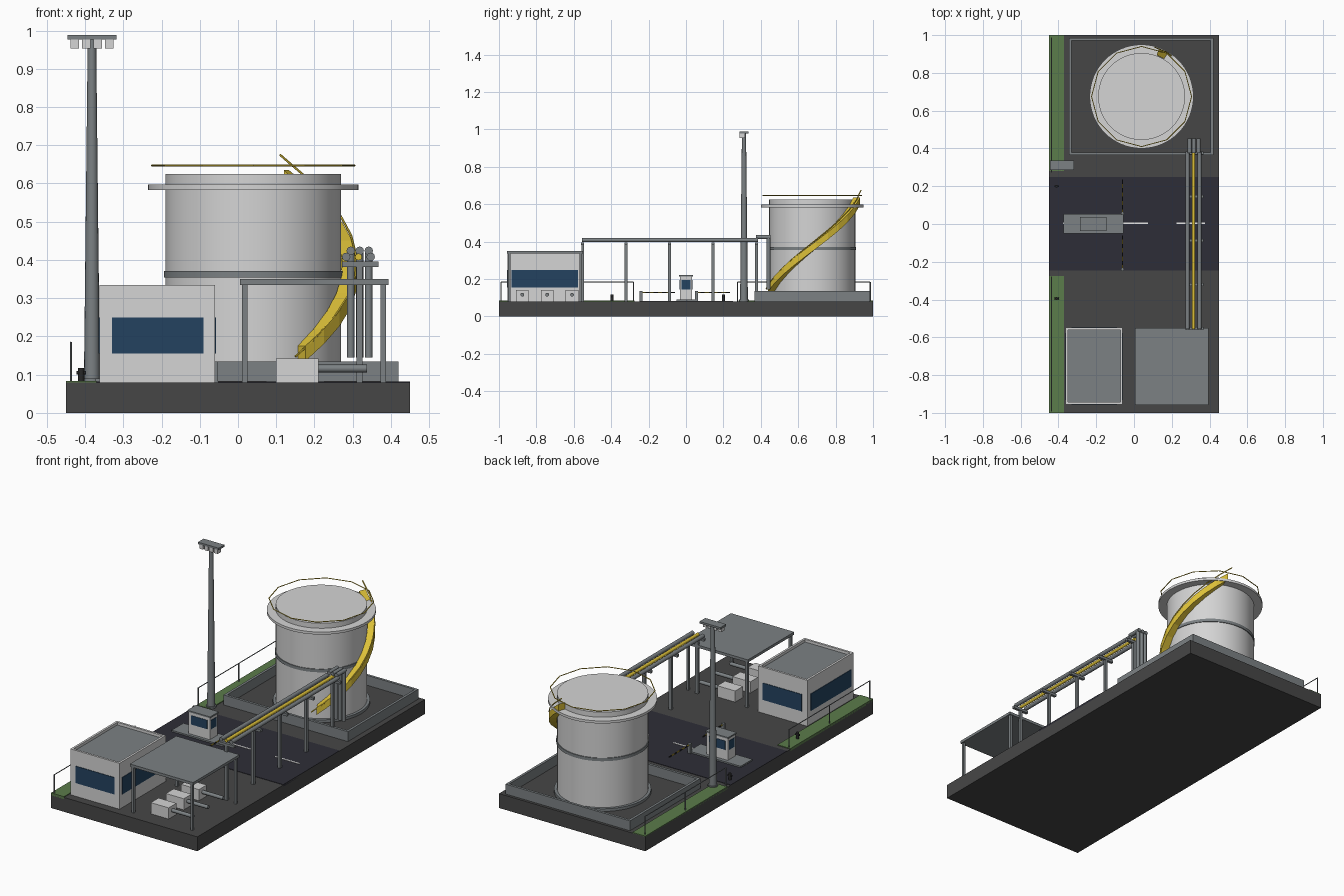
import bpy, bmesh
from math import sin, cos, radians, pi
from mathutils import Vector

cube = bpy.data.objects.get("Cube")
if cube:
    bpy.data.objects.remove(cube, do_unlink=True)


def material(name, r, g, b):
    m = bpy.data.materials.new(name)
    m.use_nodes = True
    m.diffuse_color = (r, g, b, 1)
    m.node_tree.nodes["Principled BSDF"].inputs["Base Color"].default_value = (r, g, b, 1)
    return m


CONCRETE = material("dark concrete", .062, .062, .062)
ASPHALT = material("asphalt", .027, .027, .038)
GRASS = material("grass", .105, .2, .07)
LIGHT = material("light paint", .66, .66, .66)
STEEL = material("grey steel", .2, .22, .23)
YELLOW = material("safety yellow", .72, .53, .04)
GLASS = material("blue glass", .017, .055, .115)
BLACK = material("black iron", .02, .02, .02)
WHITE = material("road white", .85, .85, .85)


def finish(name, bm, mat, smooth=False):
    bmesh.ops.recalc_face_normals(bm, faces=bm.faces)
    mesh = bpy.data.meshes.new(name)
    bm.to_mesh(mesh)
    bm.free()
    mesh.materials.append(mat)
    ob = bpy.data.objects.new(name, mesh)
    bpy.context.collection.objects.link(ob)
    if smooth:
        bpy.ops.object.select_all(action='DESELECT')
        ob.select_set(True)
        bpy.context.view_layer.objects.active = ob
        bpy.ops.object.shade_smooth_by_angle(angle=radians(35))
    return ob


def box(name, mat, x, y, z):
    """Box from three (low, high) ranges."""
    bm = bmesh.new()
    bmesh.ops.create_cube(bm, size=1)
    for v in bm.verts:
        for i, (lo, hi) in enumerate((x, y, z)):
            v.co[i] = lo if v.co[i] < 0 else hi
    return finish(name, bm, mat)


def rod(name, mat, a, b, r, r2=None, sides=12):
    """Cylinder or cone between two points."""
    a, b = Vector(a), Vector(b)
    bm = bmesh.new()
    bmesh.ops.create_cone(bm, cap_ends=True, segments=sides, radius1=r,
                          radius2=r if r2 is None else r2, depth=(b - a).length)
    q = (b - a).to_track_quat('Z', 'Y')
    for v in bm.verts:
        v.co = q @ v.co + (a + b) / 2
    return finish(name, bm, mat, sides > 6)


def lathe(name, mat, centre, profile, sides=64):
    """Closed (radius, height) profile turned about a vertical axis."""
    bm = bmesh.new()
    rings = [[bm.verts.new((centre[0] + r * cos(2 * pi * i / sides),
                            centre[1] + r * sin(2 * pi * i / sides), z))
              for r, z in profile] for i in range(sides)]
    n = len(profile)
    for i in range(sides):
        p, q = rings[i], rings[(i + 1) % sides]
        for j in range(n):
            k = (j + 1) % n
            bm.faces.new((p[j], q[j], q[k], p[k]))
    return finish(name, bm, mat, True)


def frame(name, mat, x, y, z, t):
    """Four walls around a rectangle."""
    for i, e in enumerate((x[0], x[1] - t)):
        box(f"{name}_side_{i}", mat, (e, e + t), y, z)
    for i, e in enumerate((y[0], y[1] - t)):
        box(f"{name}_end_{i}", mat, (x[0] + t, x[1] - t), (e, e + t), z)


# Ground
G = .08
box("base_slab", CONCRETE, (-.45, .45), (-1, 1), (0, G))
box("road", ASPHALT, (-.45, .45), (-.245, .25), (G - .01, G + .002))
for i, y in enumerate(((-1, -.275), (.28, 1))):
    box(f"grass_strip_{i}", GRASS, (-.45, -.37), y, (G - .01, G + .004))
for i in range(3):
    x = (i - 1) * .3
    box(f"road_dash_{i}", WHITE, (x - .075, x + .075), (0, .009), (G, G + .004))

# Fence and hydrants along the grass
for i, (y0, y1) in enumerate(((-.99, -.28), (.275, .985))):
    for j in range(3):
        y = y0 + (y1 - y0) * j / 2
        rod(f"fence_post_{i}_{j}", STEEL, (-.437, y, G), (-.437, y, .185), .003, sides=6)
    rod(f"fence_rail_{i}", STEEL, (-.437, y0, .184), (-.437, y1, .184), .0025, sides=6)
for i, y in enumerate((-.395, .2)):
    rod(f"hydrant_{i}", BLACK, (-.41, y, G), (-.41, y, .118), .008)
    rod(f"hydrant_outlet_{i}", BLACK, (-.422, y, .105), (-.398, y, .105), .005)

# Containment wall and storage tank
frame("containment_wall", STEEL, (-.345, .42), (.365, .985), (G, .135), .014)
C = (.04, .675)


def around(deg, r, z):
    a = radians(deg)
    return Vector((C[0] + r * cos(a), C[1] + r * sin(a), z))


rod("tank_foot", STEEL, (*C, G), (*C, .095), .245, sides=64)
rod("tank_shell", LIGHT, (*C, .09), (*C, .625), .23, sides=64)
for name, mat, r0, r1, z0, z1 in (("tank_band", STEEL, .225, .234, .354, .371),
                                  ("tank_walkway", LIGHT, .225, .275, .583, .597)):
    lathe(name, mat, C, ((r0, z0), (r1, z0), (r1, z1), (r0, z1)))
for i in range(12):
    rod(f"walkway_rail_{i}", YELLOW, around(i * 30, .265, .647),
        around(i * 30 + 30, .265, .647), .0025, sides=6)

# Stair winding up the tank
STEPS = 10
bm = bmesh.new()
rings = []
for i in range(STEPS + 1):
    t = i / STEPS
    deg, z = -60 + 130 * t, .135 + .46 * t
    rings.append([bm.verts.new(around(deg, r, z + h))
                  for r, h in ((.233, 0), (.272, 0), (.272, .04), (.233, .04))])
for p, q in zip(rings, rings[1:]):
    for j in range(4):
        k = (j + 1) % 4
        bm.faces.new((p[j], p[k], q[k], q[j]))
bm.faces.new(rings[0])
bm.faces.new(rings[-1])
finish("tank_stair", bm, YELLOW)
for i in range(STEPS):
    a, b = (around(-66 + 141 * t, .27, .147 + .528 * t) for t in (i / STEPS, (i + 1) / STEPS))
    rod(f"stair_handrail_{i}", YELLOW, a, b, .003, sides=6)

# Floodlight mast
MX, MY = -.382, .31
rod("mast_foot", STEEL, (MX, MY, G), (MX, MY, .09), .026)
rod("mast", STEEL, (MX, MY, G), (MX, MY, .98), .021, .011, 16)
box("mast_head", STEEL, (MX - .064, MX + .064), (MY - .025, MY + .025), (.977, .988))
for i in range(4):
    x = MX - .045 + i * .03
    box(f"floodlight_{i}", LIGHT, (x - .011, x + .011), (MY - .023, MY + .005), (.953, .977))

# Control building with a window on every wall
X0, X1, Y0, Y1 = -.362, -.06, -.955, -.548
box("building_walls", LIGHT, (X0, X1), (Y0, Y1), (G, .315))
frame("building_parapet", LIGHT, (X0, X1), (Y0, Y1), (.315, .335), .012)
box("building_roof", STEEL, (X0 + .012, X1 - .012), (Y0 + .012, Y1 - .012), (.312, .32))
WZ = (.155, .249)
for i, y in enumerate((Y0, Y1)):
    box(f"end_window_{i}", GLASS, (X0 + .032, X1 - .03), (y - .003, y + .003), WZ)
for i, x in enumerate((X0, X1)):
    box(f"side_window_{i}", GLASS, (x - .003, x + .003), (Y0 + .022, Y1 - .03), WZ)

# Pump canopy
box("canopy_roof", STEEL, (.005, .394), (-.957, -.55), (.335, .35))
for x in (.018, .38):
    for y in (-.945, -.562):
        box("canopy_leg", STEEL, (x - .007, x + .007), (y - .007, y + .007), (G, .337))
for i in range(3):
    y = -.875 + i * .133
    box(f"pump_{i}", LIGHT, (.1, .21), (y - .034, y + .034), (G, .142))
    rod(f"pump_pipe_{i}", STEEL, (.2, y, .116), (.338, y, .116), .01)

# Pipe rack
for i in range(5):
    y = -.553 + i * .2325
    box(f"rack_post_{i}", STEEL, (.31, .326), (y - .007, y + .007), (G, .39))
    box(f"rack_beam_{i}", STEEL, (.272, .368), (y - .008, y + .008), (.382, .396))
for i, (x, mat, r) in enumerate(((.283, STEEL, .011), (.315, YELLOW, .009), (.347, STEEL, .011))):
    rod(f"rack_pipe_{i}", mat, (x, -.555, .408), (x, .385, .408), r)
for i, x in enumerate((.295, .318, .342)):
    rod(f"riser_link_{i}", STEEL, (x, .375, .424), (x, .452, .424), .011)
    rod(f"riser_{i}", STEEL, (x, .441, .145), (x, .441, .428), .01)

# Gate booth on its island
box("island", STEEL, (-.373, -.055), (-.05, .053), (G, .09))
box("booth", LIGHT, (-.28, -.15), (-.033, .033), (.09, .212))
box("booth_roof", STEEL, (-.285, -.145), (-.038, .038), (.212, .22))
for s in (-1, 1):
    box("booth_window", GLASS, (-.265, -.165), sorted((s * .031, s * .035)), (.145, .195))
    x = -.215 + s * .065
    box("booth_end_window", GLASS, (x - .002, x + .002), (-.024, .024), (.145, .195))

# Barrier arms with dark bands
for i, y in enumerate((-.24, .055)):
    box(f"barrier_post_{i}", STEEL, (-.07, -.052), (y - .008, y + .008), (G, .135))
    for j in range(8):
        a = y + j * .0225
        box(f"barrier_arm_{i}_{j}", BLACK if j % 2 else YELLOW,
            (-.063, -.058), (a, a + .0225), (.124, .13))
